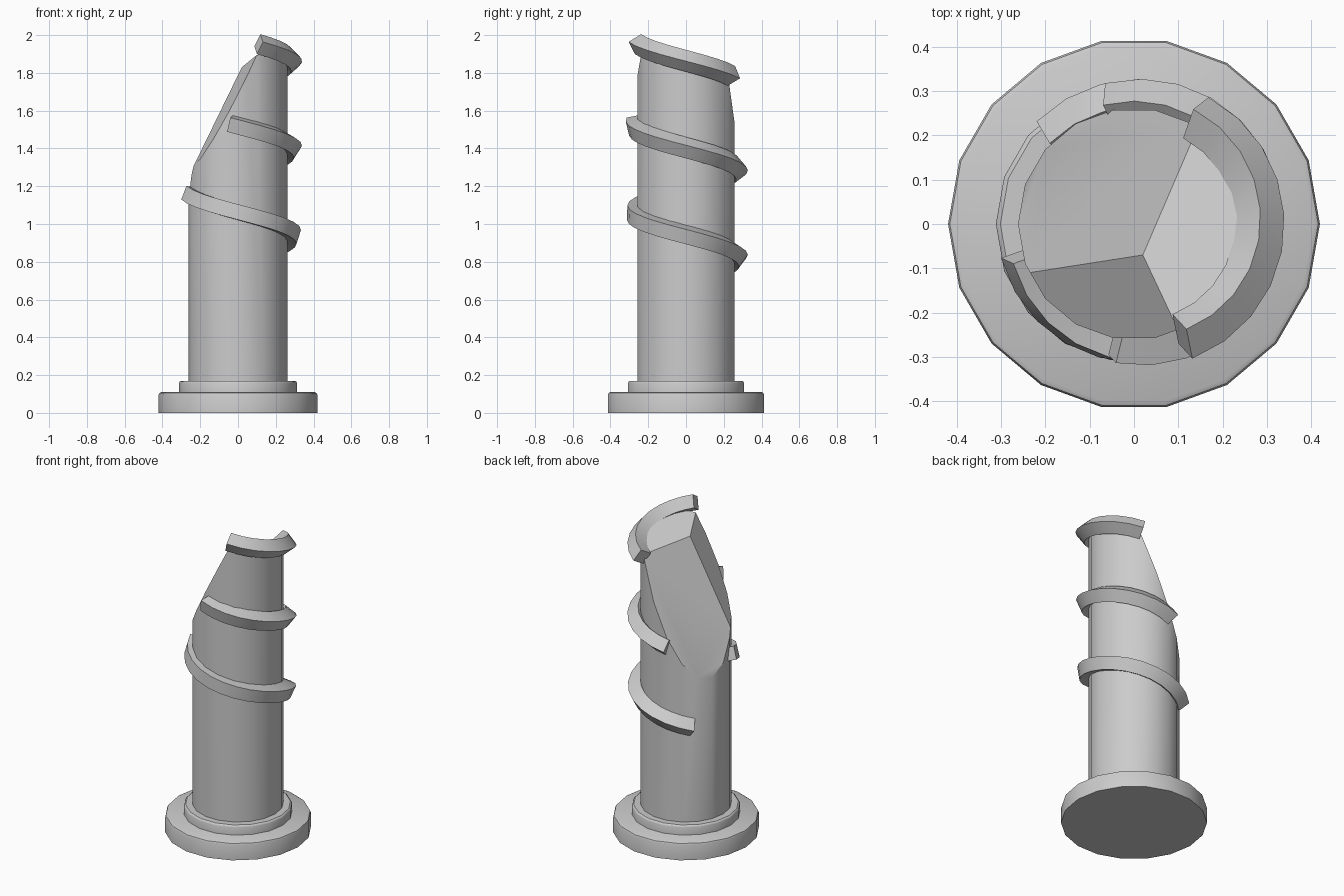
import bpy, bmesh
from math import sin, cos, radians, pi
from mathutils import Vector

if "Cube" in bpy.data.objects:
    bpy.data.objects.remove(bpy.data.objects["Cube"])

SIDES = 18


def finish(name, bm, angle=35):
    bmesh.ops.recalc_face_normals(bm, faces=bm.faces[:])
    mesh = bpy.data.meshes.new(name)
    bm.to_mesh(mesh)
    bm.free()
    obj = bpy.data.objects.new(name, mesh)
    bpy.context.collection.objects.link(obj)
    bpy.ops.object.select_all(action='DESELECT')
    obj.select_set(True)
    bpy.context.view_layer.objects.active = obj
    bpy.ops.object.shade_smooth_by_angle(angle=radians(angle))
    return obj


def skin(bm, rings, close=True):
    """Bridge a list of closed vertex rings and cap both ends."""
    n = len(rings[0])
    for a, b in zip(rings, rings[1:]):
        for i in range(n):
            j = (i + 1) % n
            bm.faces.new((a[i], a[j], b[j], b[i]))
    bm.faces.new(rings[0])
    bm.faces.new(rings[-1])


def lathe(profile):
    bm = bmesh.new()
    rings = [[bm.verts.new((r * cos(2 * pi * i / SIDES), r * sin(2 * pi * i / SIDES), z))
              for i in range(SIDES)] for r, z in profile]
    skin(bm, rings)
    return bm


# stepped plinth
finish("base_disc", lathe([(.42, 0), (.42, .095), (.416, .105), (.406, .11)]))
finish("base_ring", lathe([(.312, .10), (.312, .158), (.309, .165), (.302, .17)]))

# column shaft, its broken top made by three planes meeting at one point
bm = lathe([(.262, .12), (.262, 2.3)])
apex = Vector((.02, -.07, 1.83))
for a, b in ((.275, -.253), (2.22, -1.09), (1.966, .543)):
    bmesh.ops.recalc_face_normals(bm, faces=bm.faces[:])
    cut = bmesh.ops.bisect_plane(bm, geom=bm.verts[:] + bm.edges[:] + bm.faces[:],
                                 plane_co=apex, plane_no=Vector((-a, -b, 1)).normalized(),
                                 clear_outer=True)
    edges = [e for e in cut['geom_cut'] if isinstance(e, bmesh.types.BMEdge)]
    bmesh.ops.holes_fill(bm, edges=edges, sides=0)
finish("broken_column", bm, 25)


# spiral band: square section that slowly twists along a helix
def band(name, turn, start, end, radius=.272, half=.056, pitch=.46):
    bm = bmesh.new()
    steps = round((start - end) / 15)
    alpha = radians(15)
    rings = []
    for s in range(steps + 1):
        deg = start + (end - start) * s / steps
        t = radians(deg)
        travel = turn - deg / 360
        radial = Vector((cos(t), sin(t), 0))
        around = Vector((-sin(t), cos(t), 0))
        up = Vector((0, 0, cos(alpha))) + around * sin(alpha)
        centre = radial * radius + Vector((.012, 0, .944 + pitch * travel))
        roll = radians(28 + 75 * travel)
        rings.append([bm.verts.new(centre + half * (radial * cos(roll + k * pi / 2)
                                                    + up * sin(roll + k * pi / 2)))
                      for k in range(4)])
    skin(bm, rings)
    finish(name, bm)


band("lower_spiral_band", 0, 135, -165)
band("middle_spiral_band", 1, 104, -101)
band("upper_spiral_band", 2, 62, -69)
